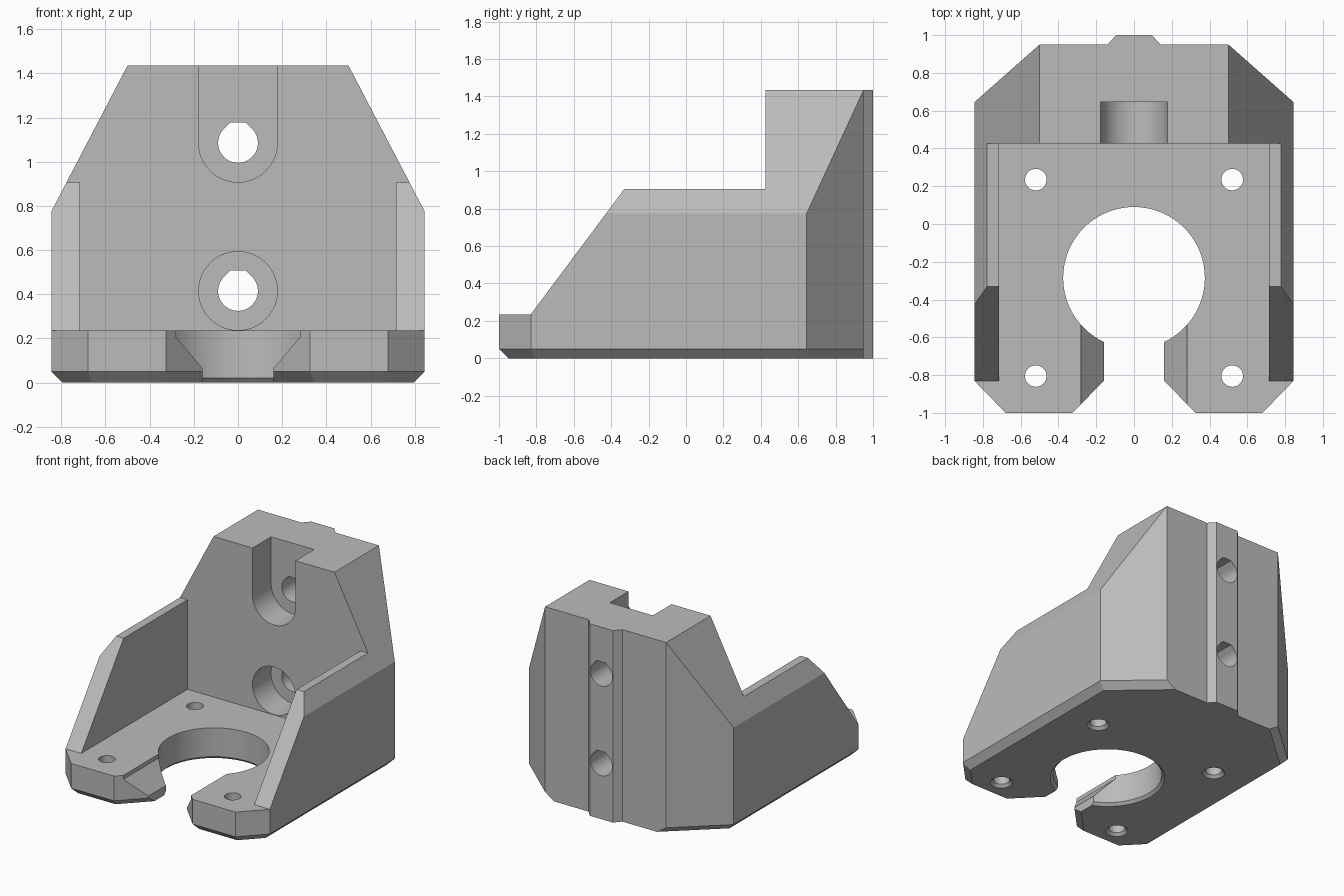
import bpy, bmesh, math
from mathutils import Vector

cube = bpy.data.objects.get("Cube")
if cube:
    bpy.data.objects.remove(cube, do_unlink=True)

grey = bpy.data.materials.new("plain grey")
grey.use_nodes = True
grey.diffuse_color = (0.5, 0.5, 0.5, 1)
grey.node_tree.nodes["Principled BSDF"].inputs["Base Color"].default_value = (0.5, 0.5, 0.5, 1)


def finish(bm, name):
    bmesh.ops.recalc_face_normals(bm, faces=bm.faces)
    mesh = bpy.data.meshes.new(name)
    bm.to_mesh(mesh)
    bm.free()
    mesh.materials.append(grey)
    obj = bpy.data.objects.new(name, mesh)
    bpy.context.collection.objects.link(obj)
    return obj


def prism_mesh(points, axis, lo, hi):
    """Extrude a 2D outline along the given axis."""
    place = {"X": lambda a, b, t: (t, a, b),
             "Y": lambda a, b, t: (a, t, b),
             "Z": lambda a, b, t: (a, b, t)}[axis]
    bm = bmesh.new()
    face = bm.faces.new([bm.verts.new(place(a, b, lo)) for a, b in points])
    new = bmesh.ops.extrude_face_region(bm, geom=[face])["geom"]
    bmesh.ops.translate(bm, vec=Vector(place(0, 0, hi - lo)),
                        verts=[v for v in new if isinstance(v, bmesh.types.BMVert)])
    return bm


def prism(points, axis, lo, hi):
    return finish(prism_mesh(points, axis, lo, hi), "cutter")


def mirrored(half):
    """Close a right-hand outline with its mirror image."""
    return half + [(-x, y) for x, y in reversed(half) if x]


def arc(cx, cy, r, start=0, end=360, n=64):
    last = n if end - start == 360 else n - 1
    angles = [math.radians(start + (end - start) * i / last) for i in range(n)]
    return [(cx + r * math.cos(a), cy + r * math.sin(a)) for a in angles]


def combine(target, tool, operation="DIFFERENCE"):
    mod = target.modifiers.new("cut", "BOOLEAN")
    mod.operation = operation
    mod.solver = "EXACT"
    mod.object = tool
    bpy.context.view_layer.objects.active = target
    bpy.ops.object.modifier_apply(modifier=mod.name)
    bpy.data.objects.remove(tool, do_unlink=True)


def floor_hole(x, y, r, n):
    """Vertical hole with a small chamfer underneath."""
    combine(bracket, prism(arc(x, y, r, n=n), "Z", -0.1, 0.6))
    cone = bmesh.new()
    bmesh.ops.create_cone(cone, cap_ends=True, segments=n, radius1=r + 0.04,
                          radius2=r - 0.02, depth=0.06)
    bmesh.ops.translate(cone, vec=(x, y, 0.01), verts=cone.verts)
    combine(bracket, finish(cone, "cutter"))


# Solid block from the plan outline, with the rear rib and a chamfered foot
plan = mirrored([(0, -0.665), (0.325, -1), (0.68, -1), (0.845, -0.83), (0.845, 0.645),
                 (0.5, 0.95), (0.14, 0.95), (0.095, 1)])
bm = prism_mesh(plan, "Z", 0, 1.435)
bmesh.ops.recalc_face_normals(bm, faces=bm.faces)
foot = [e for e in bm.edges if all(v.co.z < 0.01 for v in e.verts)
        and min(v.co.y for v in e.verts) < 0.94]
bmesh.ops.bevel(bm, geom=foot, offset=0.05, segments=1, affect="EDGES")
bracket = finish(bm, "motor_bracket")

# Side profile: low front, sloping cheeks and tall back
combine(bracket, prism([(-1.2, 0.235), (-0.83, 0.235), (-0.33, 0.905), (0.425, 0.905),
                        (0.425, 1.6), (-1.2, 1.6)], "X", -1.2, 1.2))

# Sloping upper shoulders
for s in (-1, 1):
    combine(bracket, prism([(s * 0.897, 0.675), (s * 0.448, 1.535), (s * 1.2, 1.535),
                            (s * 1.2, 0.675)], "Y", -1.2, 1.2))

# Open bay between the cheeks
combine(bracket, prism([(-0.715, 0.235), (0.715, 0.235), (0.715, 1.6), (-0.715, 1.6)],
                       "Y", -1.2, 0.425))

# Round opening with a flared front slot
combine(bracket, prism(mirrored([(0.16, -0.1), (0.16, 0.065), (0.28, 0.205), (0.28, 0.5)]),
                       "Y", -1.2, -0.3))
floor_hole(0, -0.285, 0.375, 96)

# Four screw holes in the floor
for x in (-0.52, 0.52):
    for y in (-0.805, 0.235):
        floor_hole(x, y, 0.057, 32)

# Back wall: round lower recess, upper recess open at the top
combine(bracket, prism(arc(0, 0.415, 0.178), "Y", 0.3, 0.645))
combine(bracket, prism(arc(0, 1.085, 0.178, 180, 360, 33) + [(0.178, 1.6), (-0.178, 1.6)],
                       "Y", 0.3, 0.645))

# Bolt holes through the back wall, with flattened roofs
for z in (0.415, 1.085):
    outline = arc(0, z, 0.09, 135, 405, 48) + [(0.035, z + 0.092), (-0.035, z + 0.092)]
    combine(bracket, prism(outline, "Y", 0.5, 1.2))

# Smooth curved walls, crisp edges
bpy.ops.object.select_all(action="DESELECT")
bracket.select_set(True)
bpy.context.view_layer.objects.active = bracket
bpy.ops.object.shade_smooth_by_angle(angle=math.radians(20))
